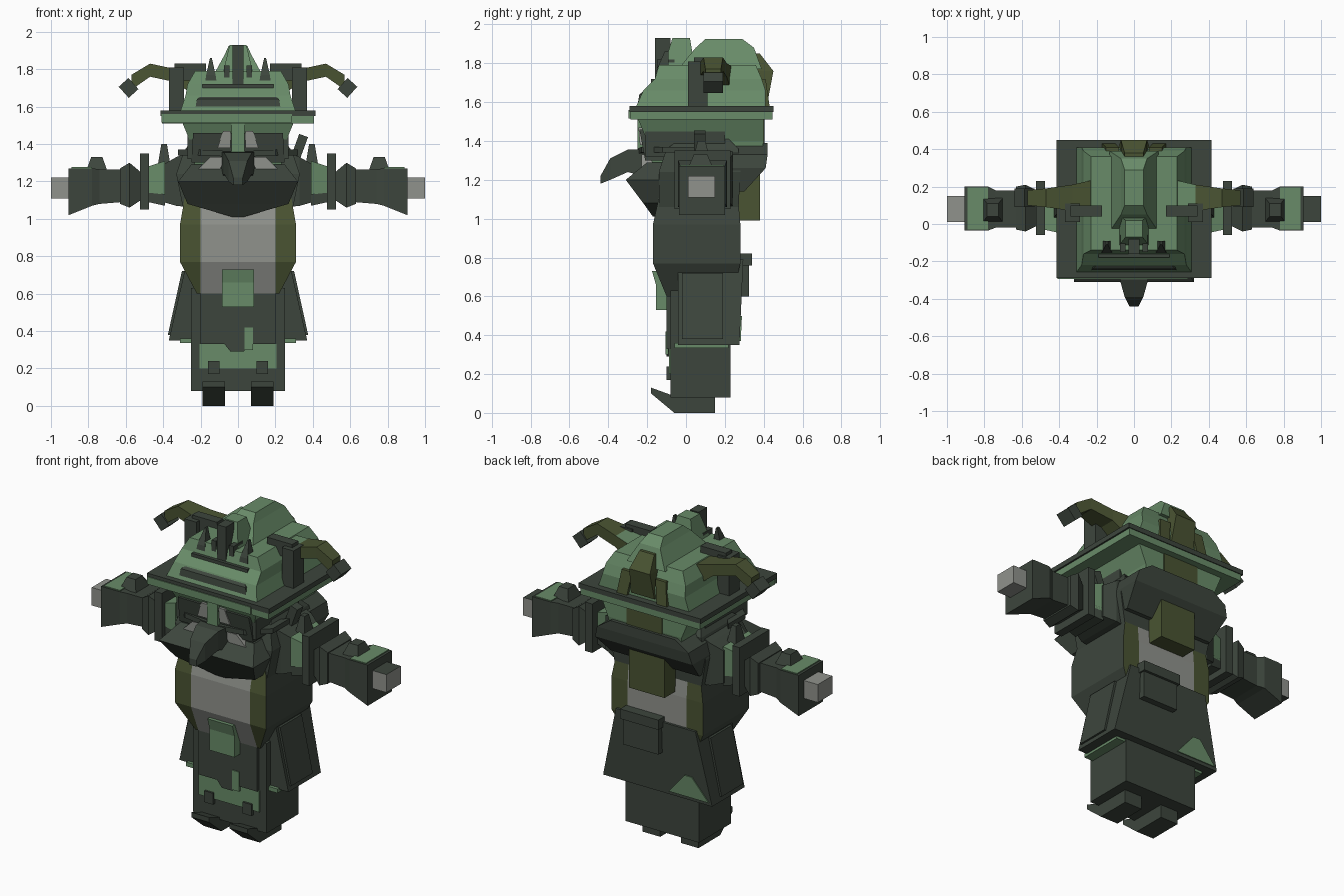
import bpy, bmesh, math
from mathutils import Vector, Matrix

cube = bpy.data.objects.get("Cube")
if cube:
    bpy.data.objects.remove(cube, do_unlink=True)


def material(name, r, g, b):
    mat = bpy.data.materials.new(name)
    mat.use_nodes = True
    mat.diffuse_color = (r, g, b, 1)
    mat.node_tree.nodes["Principled BSDF"].inputs["Base Color"].default_value = (r, g, b, 1)
    return mat


DARK = material("dark slate green", .046, .06, .046)
GREEN = material("leaf green", .14, .26, .14)
OLIVE = material("olive", .068, .088, .032)
GREY = material("warm grey", .28, .29, .265)


def finish(name, bm, mats, pair=False, tilt=0, rule=None, cuts=()):
    """Tilt about y, mirror, cut, colour and link a mesh."""
    if tilt:
        centre = sum((v.co for v in bm.verts), Vector()) / len(bm.verts)
        bmesh.ops.rotate(bm, verts=bm.verts, cent=centre,
                         matrix=Matrix.Rotation(math.radians(tilt), 3, "Y"))
    if pair:
        copy = bmesh.ops.duplicate(bm, geom=bm.verts[:] + bm.edges[:] + bm.faces[:])
        for item in copy["geom"]:
            if isinstance(item, bmesh.types.BMVert):
                item.co.x = -item.co.x
    for point, normal in cuts:
        bmesh.ops.bisect_plane(bm, geom=bm.verts[:] + bm.edges[:] + bm.faces[:],
                               plane_co=point, plane_no=normal)
    bmesh.ops.recalc_face_normals(bm, faces=bm.faces)
    bm.normal_update()
    mats = mats if isinstance(mats, list) else [mats]
    if rule:
        for face in bm.faces:
            face.material_index = rule(face.calc_center_median(), face.normal)
    mesh = bpy.data.meshes.new(name)
    bm.to_mesh(mesh)
    bm.free()
    for mat in mats:
        mesh.materials.append(mat)
    bpy.context.collection.objects.link(bpy.data.objects.new(name, mesh))


def loft(name, mats, axis, sections, **options):
    """Join rectangles along an axis; a section of four uses a half width in x."""
    bm = bmesh.new()
    rings = []
    for section in sections:
        pos, *rect = section
        if len(rect) == 3:
            rect = [-rect[0]] + rect
        a, b, c, d = rect
        ring = []
        for u, v in ((a, c), (b, c), (b, d), (a, d)):
            co = [u, v]
            co.insert("xyz".index(axis), pos)
            ring.append(bm.verts.new(co))
        rings.append(ring)
    for low, high in zip(rings, rings[1:]):
        for i in range(4):
            j = (i + 1) % 4
            bm.faces.new((low[i], low[j], high[j], high[i]))
    bm.faces.new(rings[0])
    bm.faces.new(rings[-1])
    finish(name, bm, mats, **options)


def box(name, mats, x, y, z, **options):
    x = x if isinstance(x, tuple) else (-x, x)
    loft(name, mats, "z", [(height, *x, *y) for height in z], **options)


def prism(name, mats, x, profile, **options):
    """Extrude a side profile of (y, z) points across x."""
    bm = bmesh.new()
    face = bm.faces.new([bm.verts.new((x[0], y, z)) for y, z in profile])
    made = bmesh.ops.extrude_face_region(bm, geom=[face])["geom"]
    for item in made:
        if isinstance(item, bmesh.types.BMVert):
            item.co.x = x[1]
    finish(name, bm, mats, **options)


# Feet and legs
prism("foot", DARK, (.07, .19), [(-.18, .13), (-.18, .1), (-.06, 0), (.15, 0), (.15, .09), (-.07, .09)], pair=True)
box("legs", DARK, .25, (-.08, .23), (.08, .63))
box("apron trim", GREEN, .205, (-.088, -.08), (.2, .33))
box("apron panel", DARK, .2, (-.1, -.07), (.33, .65))
loft("apron point", DARK, "z", [(.29, -.04, .03, -.1, -.08), (.34, -.08, .07, -.1, -.08)])
box("apron stripe", GREEN, (.035, .08), (-.106, -.09), (.3, .42))
box("knee tab", DARK, (.1, .16), (-.1, -.07), (.17, .24), pair=True)

# Torso: grey belly, olive borders, dark flanks
loft("torso", [DARK, OLIVE, GREY], "z",
     [(.6, .22, -.1, .24), (.77, .31, -.17, .28), (.97, .31, -.17, .28), (1.2, .27, -.12, .26)],
     cuts=[((side * .2, 0, 0), (1, 0, 0)) for side in (-1, 1)],
     rule=lambda c, n: 2 if abs(c.x) < .2 else 1 if abs(n.y) > .6 else 0)
loft("belt buckle", GREEN, "z", [(.53, .085, -.155, -.09), (.66, .085, -.155, -.09), (.73, .085, -.175, -.1)])

# Coat skirt
loft("coat skirt", DARK, "z", [(.35, .37, -.04, .275), (.79, .27, -.04, .295)])
loft("skirt side panel", DARK, "z", [(.38, .3, .375, -.02, .19), (.72, .22, .3, -.02, .19)], pair=True)
box("skirt lining", GREEN, .31, (-.06, .22), (.335, .36))
loft("skirt patch", GREEN, "z", [(.37, -.35, -.08, .27, .282), (.5, -.24, -.19, .27, .288)])
box("back pouch", DARK, (-.04, .2), (.27, .325), (.6, .8))
box("pouch flap", DARK, (-.05, .21), (.27, .34), (.76, .82))

# Shoulders, scarf and hair
loft("shoulders", DARK, "z", [(1.04, .29, -.14, .27), (1.24, .33, -.14, .28), (1.36, .29, -.1, .27), (1.43, .24, 0, .2)])
loft("scarf", DARK, "z", [(1.01, .03, -.17, -.1), (1.08, .27, -.22, -.1), (1.2, .32, -.31, -.1), (1.29, .25, -.2, -.1)])
loft("back collar", DARK, "z", [(1.14, .3, .2, .3), (1.26, .33, .2, .41), (1.33, .31, .2, .42), (1.39, .22, .2, .42)])
box("hair tail", OLIVE, .12, (.25, .38), (.99, 1.24))
box("shoulder quill", DARK, (.3, .35), (.04, .1), (1.3, 1.45), tilt=20)

# Arms
loft("upper arm", DARK, "x", [(.24, -.06, .24, 1.06, 1.37), (.33, -.06, .24, 1.07, 1.33), (.4, -.03, .21, 1.09, 1.29)], pair=True)
loft("sleeve", GREEN, "x", [(.39, -.05, .2, 1.13, 1.31), (.48, -.03, .18, 1.14, 1.28)], pair=True)
loft("sleeve underside", DARK, "x", [(.39, -.04, .2, 1.07, 1.15), (.48, -.03, .18, 1.09, 1.16)], pair=True)
loft("arm spike", DARK, "z", [(1.28, .36, .43, .03, .13), (1.4, .38, .41, .06, .1)], pair=True)
box("arm ring", DARK, (.475, .525), (-.06, .23), (1.05, 1.35), pair=True)
loft("forearm", DARK, "x", [(.52, -.01, .18, 1.1, 1.25), (.58, -.04, .21, 1.06, 1.3), (.63, -.03, .2, 1.08, 1.27)], pair=True)
loft("gauntlet", DARK, "x", [(.62, -.02, .18, 1.09, 1.265), (.74, -.02, .18, 1.08, 1.265),
                             (.78, -.035, .2, 1.07, 1.27), (.905, -.035, .2, 1.02, 1.27)], pair=True)
box("cuff plate", GREEN, (.78, .89), (-.03, .195), (1.268, 1.276), pair=True)
loft("gauntlet stud", DARK, "z", [(1.26, .7, .81, .01, .14), (1.33, .725, .785, .04, .11)], pair=True)
box("hand", [GREY, DARK], (.9, 1), (.01, .15), (1.11, 1.22), pair=True, rule=lambda c, n: int(n.z > .5))

# Head, face and beak
loft("head", GREEN, "z", [(1.22, .22, -.16, .37), (1.4, .25, -.2, .4), (1.52, .3, -.25, .4)])
box("hair back", OLIVE, .12, (.36, .405), (1.36, 1.52))
box("side hair", DARK, (.2, .27), (-.21, .2), (1.32, 1.46), pair=True)
loft("face plate", DARK, "z", [(1.3, .25, -.21, -.1), (1.46, .24, -.24, -.1)])
loft("eye", GREY, "z", [(1.38, .04, .11, -.237, -.2), (1.47, .04, .08, -.245, -.2)], pair=True)
box("nose stripe", GREEN, .035, (-.25, -.2), (1.35, 1.51))
loft("brow band", DARK, "x", [(0, -.25, -.1, 1.33, 1.36), (.2, -.23, -.1, 1.34, 1.37), (.32, -.12, .05, 1.34, 1.37)], pair=True)
loft("cheek", GREY, "z", [(1.26, .1, .22, -.228, -.15), (1.33, .06, .15, -.23, -.15)], pair=True)
loft("beak", DARK, "y", [(-.15, .1, 1.2, 1.36), (-.3, .075, 1.24, 1.355), (-.39, .05, 1.2, 1.31), (-.44, .025, 1.18, 1.22)])

# Hat brim and crown
box("brim lining", GREEN, .405, (-.285, .445), (1.51, 1.555))
box("brim", DARK, .415, (-.29, .45), (1.55, 1.58))
box("brim front trim", GREEN, (-.41, .29), (-.295, -.285), (1.515, 1.56))
loft("hat crown", GREEN, "z", [(1.57, .31, -.26, .41), (1.66, .28, -.22, .41), (1.72, .27, -.16, .39), (1.79, .23, -.14, .36)])
loft("crown dome", GREEN, "z", [(1.77, .13, -.04, .39), (1.88, .07, .05, .35), (1.925, .05, .1, .29)])
loft("back crest", OLIVE, "z", [(1.6, .08, .34, .42), (1.76, .07, .34, .45), (1.85, .05, .3, .38)])
loft("crown strap", OLIVE, "z", [(1.58, .1, .17, .36, .43), (1.72, .08, .15, .36, .41)], pair=True)

# Hat trimmings
box("side bar", DARK, (.29, .37), (.01, .11), (1.58, 1.81), pair=True)
box("side bar cap", DARK, (.17, .34), (.04, .1), (1.74, 1.83), pair=True)
loft("front visor", DARK, "z", [(1.58, .23, -.25, -.12), (1.64, .22, -.24, -.12), (1.67, .18, -.2, -.12)])
box("visor rail", DARK, .19, (-.18, -.1), (1.68, 1.72))
loft("front wedge", GREEN, "z", [(1.7, .1, -.14, .06), (1.93, .045, -.07, .02)])
box("front emblem", DARK, .03, (-.16, -.08), (1.66, 1.93))
box("emblem fin", DARK, (.045, .075), (-.15, -.06), (1.7, 1.82), pair=True)
loft("front spike", DARK, "z", [(1.7, .11, .18, -.16, -.09), (1.77, .12, .17, -.15, -.09), (1.86, .14, .15, -.11, -.09)], pair=True)

# Horns
loft("horn", OLIVE, "x", [(.2, .06, .24, 1.63, 1.78), (.33, .07, .21, 1.73, 1.8),
                          (.47, .09, .19, 1.76, 1.83), (.57, .1, .18, 1.69, 1.77)], pair=True,
     rule=lambda c, n: int(n.z > .7 and c.x * c.x < .16))
for part in ("horn",):
    bpy.data.objects[part].data.materials.append(GREEN)
box("horn tip", DARK, (.55, .62), (.09, .19), (1.66, 1.74), tilt=42, pair=True)
